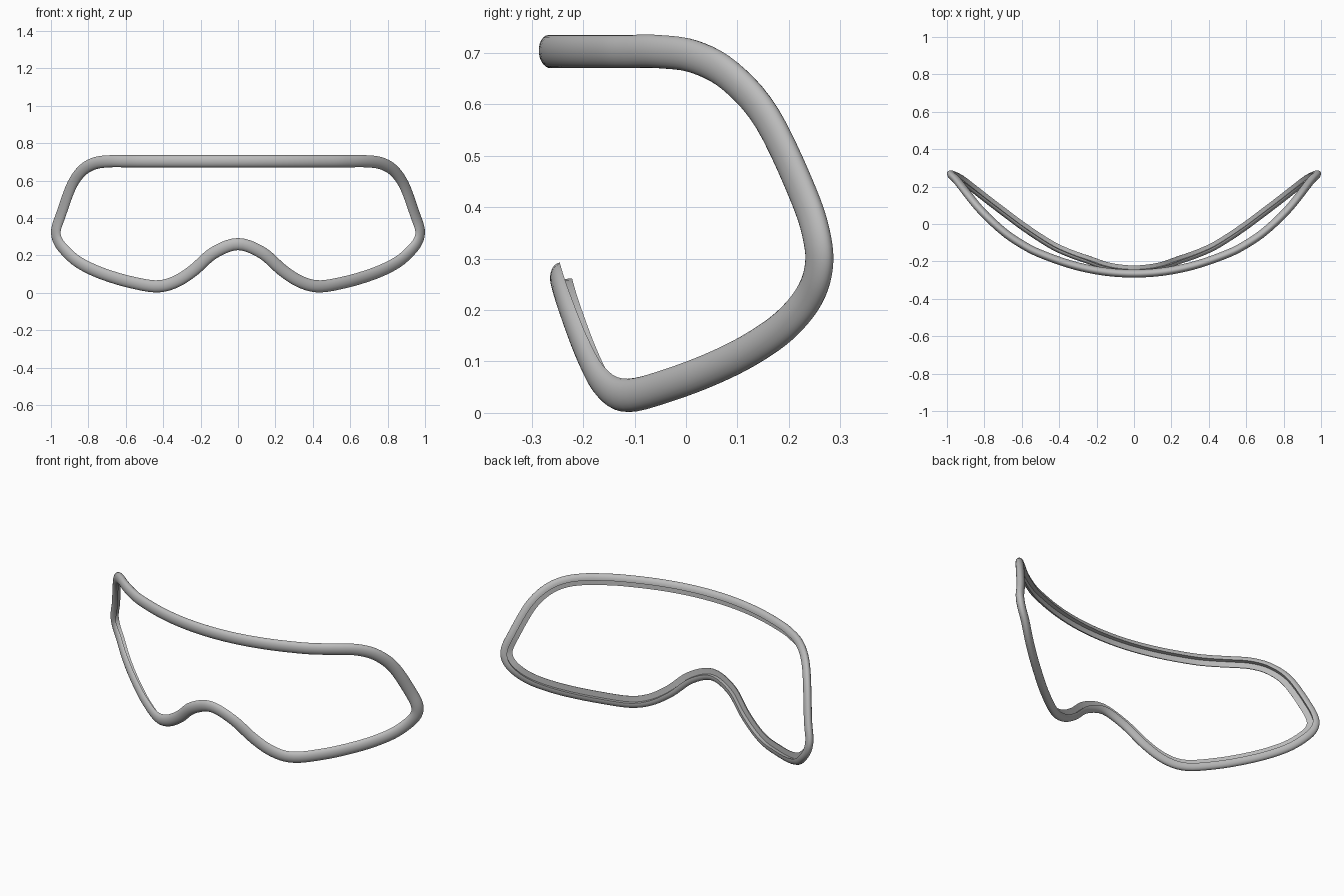
import bpy, bmesh, math
from mathutils import Vector

if "Cube" in bpy.data.objects:
    bpy.data.objects.remove(bpy.data.objects["Cube"])

HALF_WIDTH = 0.0325   # half size of the rim across the lens plane
HALF_DEPTH = 0.0215   # half size of the rim from front to back
STEPS = 5             # rings between two path points
ARC = 18              # sides of the rounded part of the section


def make_material(name, color):
    mat = bpy.data.materials.new(name)
    mat.use_nodes = True
    mat.diffuse_color = color
    mat.node_tree.nodes["Principled BSDF"].inputs["Base Color"].default_value = color
    return mat


def catmull_rom(a, b, c, d, t):
    return 0.5 * (2 * b + (c - a) * t + (2 * a - 5 * b + 4 * c - d) * t ** 2
                  + (3 * b - a - 3 * c + d) * t ** 3)


def rim_path():
    """Closed centre line: brow, left temple, cheek, nose arch, mirrored."""
    brow = [(0, -0.265, 0.703), (0.17, -0.253, 0.703), (0.34, -0.216, 0.703),
            (0.51, -0.155, 0.703), (0.6, -0.108, 0.703), (0.68, -0.055, 0.703)]
    temple = [(0.762, 0.016, 0.693), (0.83, 0.086, 0.655), (0.888, 0.158, 0.573),
              (0.943, 0.229, 0.423), (0.971, 0.256, 0.335), (0.96, 0.257, 0.275)]
    cheek = [(0.919, 0.236, 0.221), (0.86, 0.191, 0.169), (0.782, 0.13, 0.126),
             (0.69, 0.06, 0.09), (0.575, -0.025, 0.057), (0.44, -0.112, 0.034)]
    nose = [(0.34, -0.158, 0.056), (0.24, -0.193, 0.118),
            (0.13, -0.229, 0.213), (0, -0.243, 0.26)]
    half = [Vector(p) for p in brow + temple + cheek + nose]
    other = [Vector((-p.x, p.y, p.z)) for p in reversed(half[1:-1])]
    pts = half + other
    n = len(pts)
    return [catmull_rom(pts[i - 1], pts[i], pts[(i + 1) % n], pts[(i + 2) % n], s / STEPS)
            for i in range(n) for s in range(STEPS)]


def rim_section():
    """Oval (inward, backward) with its inner back quarter cut out as a lens seat."""
    arc = [math.pi / 2 + 1.5 * math.pi * i / ARC for i in range(ARC + 1)]
    return [(HALF_WIDTH * math.cos(a), HALF_DEPTH * math.sin(a)) for a in arc] + [(0, 0)]


# Sweep the section along the wrapped centre line
path, section = rim_path(), rim_section()
bm = bmesh.new()
rings = []
for i, p in enumerate(path):
    tangent = (path[(i + 1) % len(path)] - path[i - 1]).normalized()
    front = Vector((p.x, -1, -0.08))
    front = (front - tangent * front.dot(tangent)).normalized()
    inward = tangent.cross(front)
    rings.append([bm.verts.new(p + inward * u - front * v) for u, v in section])

for i, ring in enumerate(rings):
    following = rings[(i + 1) % len(rings)]
    for j in range(len(ring)):
        k = (j + 1) % len(ring)
        bm.faces.new((ring[j], ring[k], following[k], following[j]))
bmesh.ops.recalc_face_normals(bm, faces=bm.faces)

mesh = bpy.data.meshes.new("goggle_rim")
bm.to_mesh(mesh)
bm.free()
rim = bpy.data.objects.new("goggle_rim", mesh)
bpy.context.collection.objects.link(rim)
mesh.materials.append(make_material("plain grey", (0.5, 0.5, 0.5, 1)))

bpy.ops.object.select_all(action="DESELECT")
rim.select_set(True)
bpy.context.view_layer.objects.active = rim
bpy.ops.object.shade_smooth_by_angle(angle=math.radians(40))
